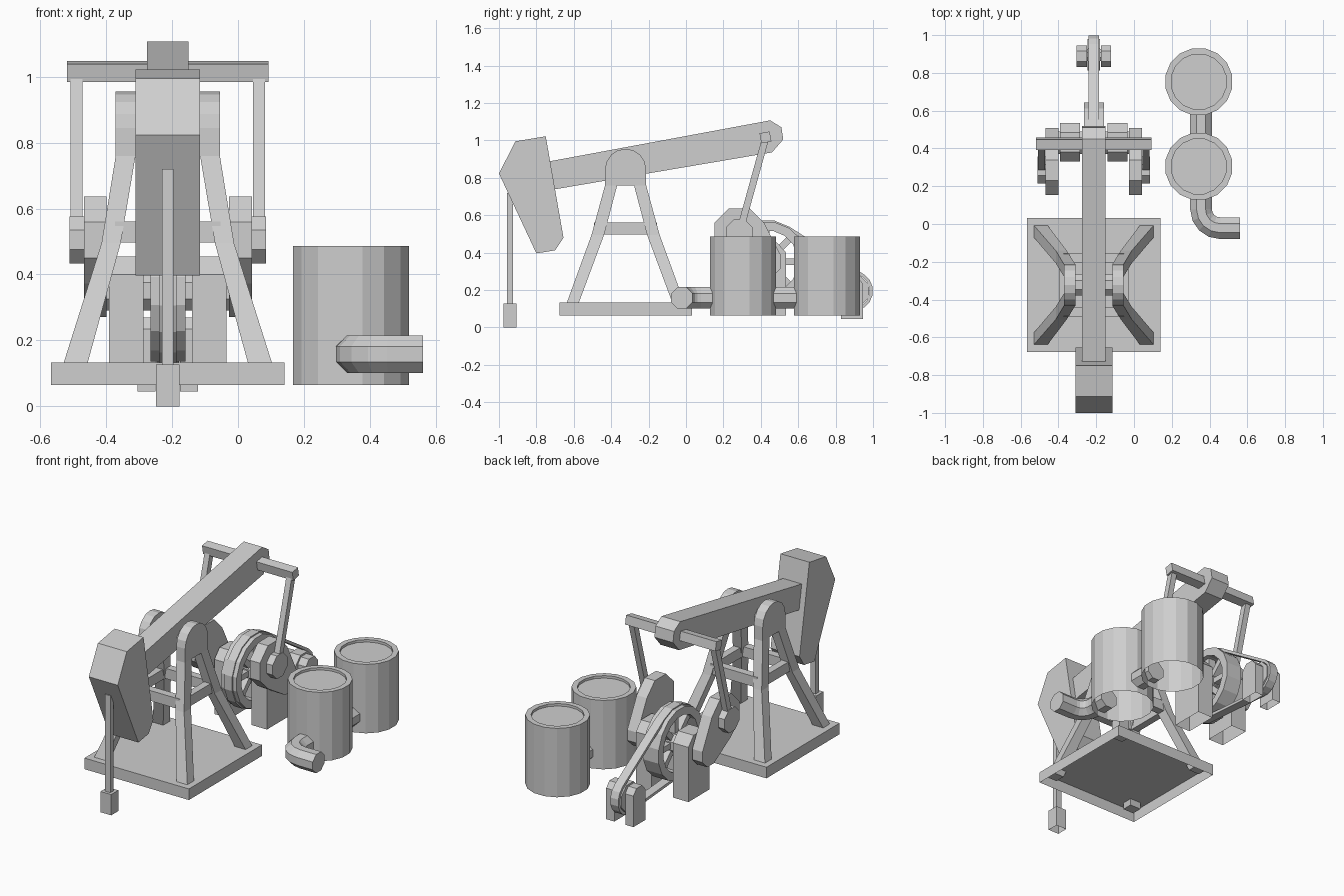
import bpy, bmesh, math
from mathutils import Vector
from mathutils.geometry import convex_hull_2d

old = bpy.data.objects.get("Cube")
if old:
    bpy.data.objects.remove(old, do_unlink=True)

grey = bpy.data.materials.new("plain_grey")
grey.use_nodes = True
grey.diffuse_color = (0.62, 0.62, 0.62, 1)
grey.node_tree.nodes["Principled BSDF"].inputs["Base Color"].default_value = (0.62, 0.62, 0.62, 1)

CX, CY = -0.213, -0.323      # centre of the pump and of its stand


def loft(name, sections, origin=(CX, 0, 0), closed=False, caps=(True, True), mirror=""):
    """Skin a list of point loops; optional end caps and mirroring about the origin."""
    bm = bmesh.new()
    rings = [[bm.verts.new(p) for p in s] for s in sections]
    n = len(rings[0])
    pairs = list(zip(rings, rings[1:]))
    if closed:
        pairs.append((rings[-1], rings[0]))
    for a, b in pairs:
        for i in range(n):
            j = (i + 1) % n
            bm.faces.new((a[i], a[j], b[j], b[i]))
    if not closed:
        for use, ring in zip(caps, (rings[0], rings[-1])):
            if use:
                bm.faces.new(ring)
    bmesh.ops.recalc_face_normals(bm, faces=bm.faces)
    me = bpy.data.meshes.new(name)
    bm.to_mesh(me)
    bm.free()
    ob = bpy.data.objects.new(name, me)
    ob.location = origin
    me.materials.append(grey)
    bpy.context.collection.objects.link(ob)
    if mirror:
        mod = ob.modifiers.new("mirror", "MIRROR")
        mod.use_axis = tuple(a in mirror for a in "XYZ")
        mod.use_mirror_merge = False
    return ob


def prism(name, profile, x0, x1, **kw):
    """Extrude a (y, z) outline along x."""
    return loft(name, [[(x, y, z) for y, z in profile] for x in (x0, x1)], **kw)


def ring(name, outer, inner, x0, x1):
    """Hollow band between two (y, z) outlines."""
    loops = ((outer, x0), (outer, x1), (inner, x1), (inner, x0))
    return loft(name, [[(x, y, z) for y, z in o] for o, x in loops], closed=True)


def rect(x0, x1, y0, y1, z):
    return [(x0, y0, z), (x1, y0, z), (x1, y1, z), (x0, y1, z)]


def box(name, x0, x1, y0, y1, z0, z1, open_bottom=False, **kw):
    return loft(name, [rect(x0, x1, y0, y1, z0), rect(x0, x1, y0, y1, z1)],
                caps=(not open_bottom, True), **kw)


def circle(cy, cz, r, n):
    return [(cy + r * math.cos(math.tau * (i + .5) / n),
             cz + r * math.sin(math.tau * (i + .5) / n)) for i in range(n)]


def hull(pts):
    return [pts[i] for i in convex_hull_2d([Vector(p) for p in pts])]


def bar(a, b, w):
    """Outline of a straight bar of width w from a to b."""
    a, b = Vector(a), Vector(b)
    d = (b - a).normalized() * w / 2
    p = Vector((-d.y, d.x))
    return [tuple(v) for v in (a + p, b + p, b - p, a - p)]


def open_prism(name, profile, x0, x1, **kw):
    """Prism whose flat underside is left open."""
    ob = prism(name, profile, x0, x1, **kw)
    bm = bmesh.new()
    bm.from_mesh(ob.data)
    low = [f for f in bm.faces if f.normal.z < -0.99]
    bmesh.ops.delete(bm, geom=low, context="FACES_ONLY")
    bm.to_mesh(ob.data)
    bm.free()
    return ob


STAND = (CX, CY, 0)

# Stand: hollow base, four kinked legs, rounded bearing heads, brace ring
box("base", -.354, .354, -.354, .354, .065, .133, True, origin=STAND)
leg = [(.10, .252, .326, .262, .326), (.495, .143, .201, .115, .182), (.76, .098, .158, .045, .11)]
loft("legs", [rect(a, b, c, d, z) for z, a, b, c, d in leg], origin=STAND, mirror="XY")
arch = [(-.11, .76), (.11, .76)] + [(.11 * math.cos(t * math.pi / 8), .845 + .11 * math.sin(t * math.pi / 8))
                                    for t in range(9)]
prism("bearing_heads", arch, .098, .158, origin=STAND, mirror="X")
box("side_braces", .14, .185, -.15, .15, .497, .56, origin=STAND, mirror="X")
box("cross_braces", -.16, .16, .12, .168, .497, .56, origin=STAND, mirror="Y")
prism("pivot_axle", circle(0, .845, .06, 8), -.11, .11, origin=STAND)

# Walking beam and its head
prism("walking_beam", [(-.73, .888), (.45, 1.107), (.51, 1.07), (.52, 1.005), (.46, .936), (-.705, .738)],
      -.063, .063)
prism("beam_head", [(-1, .823), (-.912, .995), (-.75, 1.022), (-.655, .48), (-.70, .412), (-.80, .396)],
      -.098, .098)
box("polished_rod", -.018, .018, -.957, -.925, .12, .72)
box("rod_weight", -.036, .036, -.975, -.905, 0, .127, True)

# Equaliser bar and pitman arms
prism("equaliser_bar", bar((.398, 1.011), (.452, 1.021), .055), -.306, .306)
pin, shaft = (.285, .505), (.43, .35)
prism("pitman_arms", bar((.425, 1.01), pin, .037), .259, .295, mirror="X")

# Cranks with weighted heads, crank pins and the shaft
prism("cranks", hull(circle(*pin, .143, 8) + circle(*shaft, .085, 8)), .186, .255, mirror="X")
prism("crank_pins", circle(*pin, .077, 8), .25, .298, mirror="X")
prism("crank_shaft", circle(*shaft, .065, 8), -.19, .19)

# Bearing pillars with chamfered tops
open_prism("pillars", [(.33, .065), (.535, .065), (.535, .40), (.485, .455), (.38, .455), (.33, .40)],
           .073, .178, mirror="X")

# Drive wheel with spokes
N = 16
ring("drive_wheel", circle(*shaft, .218, N), circle(*shaft, .17, N), -.053, .053)
for i in range(4):
    a = math.pi * i / 4
    d = Vector((math.cos(a), math.sin(a))) * .18
    prism("spoke", bar(Vector(shaft) - d, Vector(shaft) + d, .035), -.025, .025)

# Motor pulley, its two mounts and the belt
motor = (.895, .195)
prism("motor_pulley", circle(*motor, .09, 8), -.034, .034)
prism("motor_axle", circle(*motor, .035, 8), -.07, .07)
open_prism("motor_mounts", [(.83, .045), (.945, .045), (.945, .235), (.915, .27), (.86, .27), (.83, .235)],
           .037, .092, mirror="X")
ring("drive_belt", hull(circle(*shaft, .225, N) + circle(*motor, .105, N)),
     hull(circle(*shaft, .208, N) + circle(*motor, .088, N)), -.027, .027)

# Storage tanks with recessed lids
tank = [(.18, .065), (.18, .487), (.148, .487), (.148, .472)]
for name, y in (("front_tank", .305), ("rear_tank", .753)):
    loft(name, [[(px, py, z) for px, py in circle(0, 0, r, 16)] for r, z in tank],
         origin=(.343, y, 0), caps=(False, True))


# Pipes: link between the tanks and an elbow leading out sideways
def pipe(name, path, z=.158, r=.062, n=8):
    pts = [Vector((x, y, 0)) for x, y in path]
    loops = []
    for i, p in enumerate(pts):
        a, b = pts[max(i - 1, 0)], pts[min(i + 1, len(pts) - 1)]
        t = (b - a).normalized()
        side = Vector((-t.y, t.x, 0))
        loops.append([tuple(p + side * u + Vector((0, 0, z + v))) for u, v in circle(0, 0, r, n)])
    loft(name, loops, origin=(0, 0, 0))


pipe("tank_link_pipe", [(.355, .62), (.355, .44)])
bend = [(.455 - .1 * math.cos(t * math.pi / 8), .078 - .1 * math.sin(t * math.pi / 8)) for t in range(5)]
pipe("outlet_pipe", [(.355, .2)] + bend + [(.562, -.022)])
